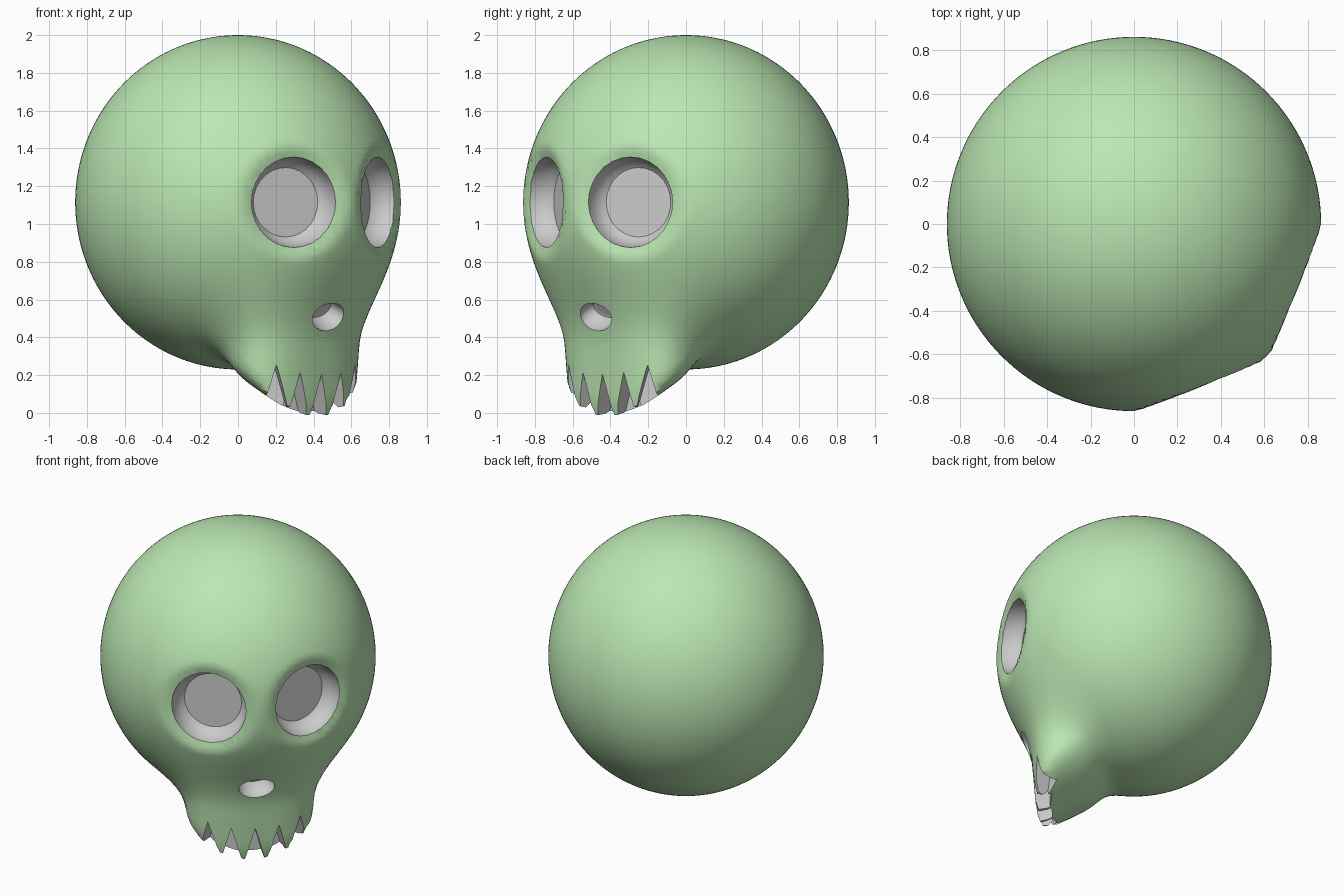
import bpy, bmesh, math
from mathutils import Vector, Matrix

if "Cube" in bpy.data.objects:
    bpy.data.objects.remove(bpy.data.objects["Cube"])

CZ = 1.115                       # height of the cranium centre
TURN = Matrix.Rotation(math.radians(-45), 4, 'Z')   # face looks between +x and -y


def material(name, rgb):
    m = bpy.data.materials.new(name)
    m.diffuse_color = (*rgb, 1)
    m.use_nodes = True
    m.node_tree.nodes["Principled BSDF"].inputs["Base Color"].default_value = m.diffuse_color
    return m


MATS = [material("bone_green", (0.5, 0.8, 0.45)), material("hollow_grey", (0.6, 0.6, 0.6))]


def make_object(name, bm, slot):
    bmesh.ops.recalc_face_normals(bm, faces=bm.faces)
    me = bpy.data.meshes.new(name)
    bm.to_mesh(me)
    bm.free()
    ob = bpy.data.objects.new(name, me)
    bpy.context.collection.objects.link(ob)
    for m in MATS:
        me.materials.append(m)
    for p in me.polygons:
        p.material_index = slot
    return ob


def smin(a, b, k):
    h = max(k - abs(a - b), 0) / k
    return min(a, b) - h * h * k / 4


def smax(a, b, k):
    return -smin(-a, -b, k)


# Distance-like field: ellipsoid cranium blended with a tapered jaw
def field(p):
    u, v, z = p
    cranium = (math.sqrt((u * u + v * v) / 0.862**2 + ((z - CZ) / 0.885)**2) - 1) * 0.87
    h = min(max(z, 0), 0.9)
    a, b, u0 = 0.17 + 0.16 * h, 0.375 + 0.1 * h, 0.44 - 0.08 * h
    e = (abs((u - u0) / a)**2.5 + abs(v / b)**2.5)**0.4
    wall = (e - 1) * a
    floor = -0.02 + 0.9 * v * v + 0.5 * (0.57 - u) - z
    jaw = max(smax(wall, floor, 0.06), z - 0.9)
    return smin(cranium, jaw, 0.13)


EYES = [Vector((math.cos(t), math.sin(t), 0)) for t in (math.radians(23.3), math.radians(-23.3))]
C = Vector((0, 0, CZ))


def surface_radius(d):
    r = 1.4
    while r > 0.6 and field(C + d * r) > 0:
        r -= 0.04
    lo, hi = r, r + 0.04
    for _ in range(9):
        mid = (lo + hi) / 2
        if field(C + d * mid) > 0:
            hi = mid
        else:
            lo = mid
    # soft rim sinking in around each eye
    for n in EYES:
        s = d.dot(n) * lo
        if s > 0:
            t = (d * lo - n * s).length
            q = min(max((0.31 - t) / 0.08, 0), 1)
            lo -= 0.04 * q * q * (3 - 2 * q)
    return lo


# Skull body
bm = bmesh.new()
bmesh.ops.create_uvsphere(bm, u_segments=128, v_segments=90, radius=1)
for vert in bm.verts:
    d = vert.co.normalized()
    vert.co = C + d * surface_radius(d)
skull = make_object("skull", bm, 0)
cutters = []


def frame(pos, out, up=Vector((0, 0, 1))):
    """Matrix with local z pointing outward, local y upward."""
    out = out.normalized()
    x = up.cross(out).normalized()
    y = out.cross(x)
    return Matrix.Translation(pos) @ Matrix((x, y, out)).transposed().to_4x4()


def bowl(name, pos, out, rx, ry, rz, depth):
    bm = bmesh.new()
    bmesh.ops.create_uvsphere(bm, u_segments=28, v_segments=18, radius=1)
    for v in bm.verts:
        v.co = Vector((v.co.x * rx, v.co.y * ry, max(v.co.z * rz, -depth)))
    bm.transform(frame(pos, out))
    cutters.append(make_object(name, bm, 1))


# Eye sockets and nose hole
for i, n in enumerate(EYES):
    bowl("eye_cutter_%d" % i, C + n * 0.80, n, 0.24, 0.24, 0.20, 0.12)
bowl("nose_cutter", Vector((0.665, 0, 0.515)), Vector((0.8, 0, -0.5)), 0.115, 0.078, 0.12, 0.08)

# Gaps between the teeth
HALF = [(0.02, 0.14), (0.043, 0.06), (0.066, -0.03), (0.07, -0.1)]
for u, v, ang, lift in [(0.615, 0, 0, 0), (0.608, 0.15, 12, 0.01), (0.608, -0.15, -12, 0.01),
                        (0.57, 0.285, 38, 0.05), (0.57, -0.285, -38, 0.05)]:
    prof = [(0, 0.205)] + HALF + [(-x, z) for x, z in reversed(HALF)]
    t = math.radians(ang)
    out = Vector((math.cos(t), math.sin(t), 0))
    bm = bmesh.new()
    back = [bm.verts.new((x, z + lift, -0.1)) for x, z in prof]
    front = [bm.verts.new((x, z + lift, 0.15)) for x, z in prof]
    bm.faces.new(back)
    bm.faces.new(front)
    for i in range(len(prof)):
        j = (i + 1) % len(prof)
        bm.faces.new((back[i], back[j], front[j], front[i]))
    bm.transform(frame(Vector((u, v, 0)), out))
    cutters.append(make_object("tooth_gap_cutter", bm, 1))

# Carve the hollows, keeping their grey colour; try the next solver if one fails
for c in cutters:
    c.hide_render = True
    for solver in ('MANIFOLD', 'FLOAT', 'EXACT'):
        mod = skull.modifiers.new("carve", 'BOOLEAN')
        mod.operation = 'DIFFERENCE'
        mod.solver = solver
        mod.object = c
        deps = bpy.context.evaluated_depsgraph_get()
        deps.update()
        result = bpy.data.meshes.new_from_object(skull.evaluated_get(deps))
        skull.modifiers.remove(mod)
        print(c.name, solver, len(result.polygons))
        if len(result.polygons) > 5000:
            skull.data = result
            break
    bpy.data.objects.remove(c)

skull.data.transform(TURN)
skull.data.update()
bpy.context.view_layer.objects.active = skull
skull.select_set(True)
bpy.ops.object.shade_smooth_by_angle(angle=math.radians(38))
